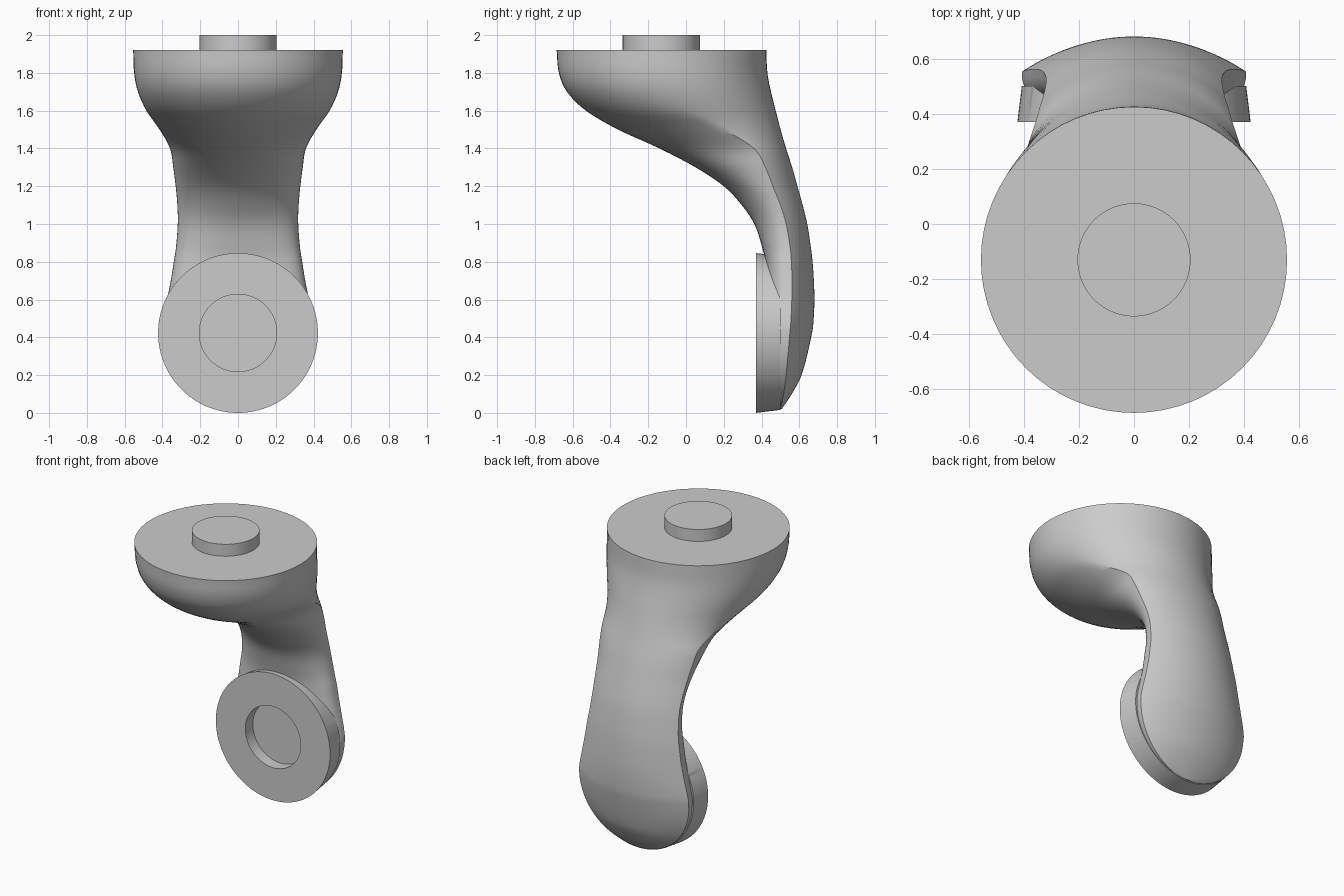
import bpy, bmesh, math
from mathutils import Matrix, Vector

if "Cube" in bpy.data.objects:
    bpy.data.objects.remove(bpy.data.objects["Cube"])

# Section keys: z, front y, back y, half width, crease y, back arc angle, front roundness
KEYS = [
    (0.02, .42, .507, .02, .500, 40, 3.0),
    (0.10, .42, .560, .20, .517, 40, 3.0),
    (0.20, .42, .612, .33, .530, 40, 3.0),
    (0.425, .42, .668, .405, .550, 40, 3.0),
    (0.50, .42, .676, .398, .556, 40, 3.0),
    (0.60, .42, .680, .376, .560, 40, 3.0),
    (0.70, .42, .677, .356, .561, 40, 3.0),
    (0.80, .42, .670, .340, .558, 40, 3.0),
    (0.87, .405, .662, .329, .552, 42, 2.6),
    (1.00, .362, .642, .319, .530, 45, 2.2),
    (1.10, .295, .618, .321, .500, 50, 2.0),
    (1.20, .200, .590, .330, .460, 55, 2.0),
    (1.30, .050, .562, .343, .420, 60, 2.0),
    (1.40, -.140, .530, .360, .360, 65, 2.0),
    (1.50, -.360, .501, .415, .200, 78, 2.0),
    (1.60, -.530, .475, .485, .000, 88, 2.0),
    (1.70, -.630, .450, .530, -.090, 90, 2.0),
    (1.80, -.673, .431, .550, -.122, 90, 2.0),
    (1.92, -.685, .425, .555, -.130, 90, 2.0),
]


def slope(i, c):
    a, b = KEYS[max(i - 1, 0)], KEYS[min(i + 1, len(KEYS) - 1)]
    return (b[c] - a[c]) / (b[0] - a[0])


def sample(z):
    """Smooth interpolation of every section value at height z."""
    i = 0
    while i < len(KEYS) - 2 and z > KEYS[i + 1][0]:
        i += 1
    a, b = KEYS[i], KEYS[i + 1]
    h = b[0] - a[0]
    t = (z - a[0]) / h
    return [(2*t**3 - 3*t**2 + 1) * a[c] + (t**3 - 2*t**2 + t) * h * slope(i, c)
            + (3*t**2 - 2*t**3) * b[c] + (t**3 - t**2) * h * slope(i + 1, c)
            for c in range(1, 7)]


def section(z, half_width=None):
    """Closed ring: shallow arc at the back, rounded front."""
    yf, yb, w, yc, ang, n = sample(z)
    w = half_width if half_width is not None else w
    amax, pts, steps = math.radians(ang), [], 32
    for k in range(steps):
        a = amax * (1 - 2 * k / steps)
        drop = (yb - yc) * (1 - math.cos(a)) / (1 - math.cos(amax))
        pts.append((w * math.sin(a) / math.sin(amax), yb - drop, z))
    for k in range(steps):
        a = math.pi * k / steps
        c, s = math.cos(a), math.sin(a)
        x = -math.copysign(abs(c) ** (2 / n), c) * w
        pts.append((x, yc - (yc - yf) * abs(s) ** (2 / n), z))
    return pts


def finish(bm, name):
    bmesh.ops.recalc_face_normals(bm, faces=bm.faces)
    me = bpy.data.meshes.new(name)
    bm.to_mesh(me)
    bm.free()
    ob = bpy.data.objects.new(name, me)
    bpy.context.collection.objects.link(ob)
    return ob


def disc(name, start, end, r1, r2):
    """Round part running from start to end."""
    bm = bmesh.new()
    a, b = Vector(start), Vector(end)
    rot = (b - a).to_track_quat('Z', 'Y').to_matrix().to_4x4()
    bmesh.ops.create_cone(bm, cap_ends=True, segments=96, radius1=r1, radius2=r2,
                          depth=(b - a).length,
                          matrix=Matrix.Translation((a + b) / 2) @ rot)
    return finish(bm, name)


def combine(target, tool, operation):
    mod = target.modifiers.new(operation.lower(), 'BOOLEAN')
    mod.object, mod.operation, mod.solver = tool, operation, 'EXACT'
    bpy.context.view_layer.objects.active = target
    bpy.ops.object.modifier_apply(modifier=mod.name)
    bpy.data.objects.remove(tool)


# Curved arm body: round lower end, then neck and bowl
rings = []
for k in range(1, 20):
    t = math.radians(90 * k / 20)
    rings.append(section(0.425 - 0.405 * math.cos(t), 0.405 * math.sin(t)))
for k in range(61):
    rings.append(section(0.425 + (1.92 - 0.425) * k / 60))
bm = bmesh.new()
loops = [[bm.verts.new(p) for p in ring] for ring in rings]
for lo, hi in zip(loops, loops[1:]):
    for i in range(len(lo)):
        j = (i + 1) % len(lo)
        bm.faces.new((lo[i], lo[j], hi[j], hi[i]))
bm.faces.new(loops[0][::-1])
bm.faces.new(loops[-1])
arm = finish(bm, "arm_link")

# Lower mounting pad, its round socket, and the top peg
combine(arm, disc("mounting_pad", (0, .37, .423), (0, .5, .423), .423, .407), 'UNION')
combine(arm, disc("socket_cutter", (0, .3, .423), (0, .45, .423), .205, .205), 'DIFFERENCE')
combine(arm, disc("top_peg", (0, -.13, 1.86), (0, -.13, 2.0), .205, .205), 'UNION')

# Smooth shading with crisp rims
bpy.ops.object.select_all(action='DESELECT')
arm.select_set(True)
bpy.context.view_layer.objects.active = arm
bpy.ops.object.shade_smooth_by_angle(angle=math.radians(32))
